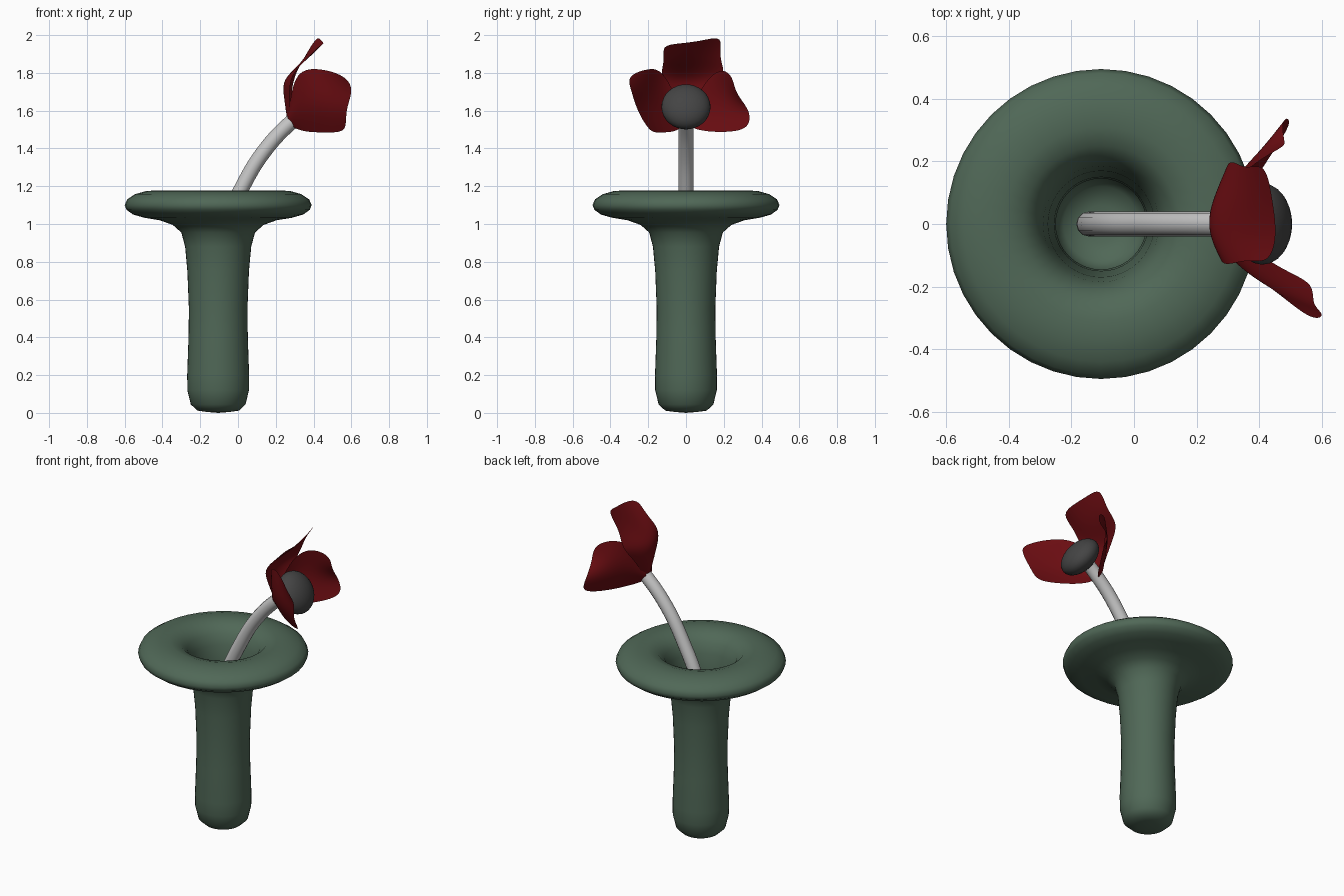
import bpy, bmesh, math
from mathutils import Matrix, Vector


def material(name, rgb):
    m = bpy.data.materials.new(name)
    m.diffuse_color = (*rgb, 1)
    return m


green = material("vase green", (0.08, 0.138, 0.095))
red = material("petal red", (0.15, 0.004, 0.006))
grey = material("dark grey", (0.058, 0.058, 0.058))
pale = material("pale grey", (0.56, 0.56, 0.56))


def add_mesh(name, verts, faces, mat, subdiv=0):
    me = bpy.data.meshes.new(name)
    me.from_pydata(verts, [], faces)
    me.materials.append(mat)
    bm = bmesh.new()
    bm.from_mesh(me)
    bmesh.ops.recalc_face_normals(bm, faces=bm.faces)
    for f in bm.faces:
        f.smooth = True
    bm.to_mesh(me)
    bm.free()
    ob = bpy.data.objects.new(name, me)
    bpy.context.collection.objects.link(ob)
    if subdiv:
        s = ob.modifiers.new("smooth", 'SUBSURF')
        s.levels = s.render_levels = subdiv
    return ob


# Vase: turned profile (radius, height), outside up, over the lip, down the inside
profile = [(0.06, 0.005), (0.11, 0.012), (0.145, 0.045), (0.163, 0.12), (0.164, 0.2),
           (0.157, 0.4), (0.155, 0.55), (0.163, 0.75), (0.175, 0.88), (0.195, 0.955),
           (0.24, 0.995), (0.31, 1.02), (0.39, 1.033), (0.45, 1.05), (0.485, 1.075),
           (0.495, 1.1), (0.482, 1.13), (0.44, 1.158), (0.38, 1.175), (0.31, 1.178),
           (0.25, 1.16), (0.21, 1.12), (0.185, 1.06), (0.17, 0.97), (0.162, 0.87),
           (0.15, 0.7), (0.145, 0.5), (0.15, 0.2), (0.145, 0.1), (0.12, 0.05), (0.06, 0.03)]
N = 40
verts = [(-0.105 + r * math.cos(2 * math.pi * i / N), r * math.sin(2 * math.pi * i / N), z)
         for r, z in profile for i in range(N)]
faces = [(k * N + i, k * N + (i + 1) % N, (k + 1) * N + (i + 1) % N, (k + 1) * N + i)
         for k in range(len(profile) - 1) for i in range(N)]
bottom = len(verts)
verts += [(-0.105, 0, 0), (-0.105, 0, 0.028)]
last = (len(profile) - 1) * N
for i in range(N):
    j = (i + 1) % N
    faces += [(bottom, j, i), (bottom + 1, last + i, last + j)]
add_mesh("vase", verts, faces, green)

# Stem: round tube bent over the lip
curve = bpy.data.curves.new("stem", 'CURVE')
curve.dimensions = '3D'
curve.bevel_depth = 0.04
curve.bevel_resolution = 4
curve.use_fill_caps = True
path = [(-0.14, 0.06), (-0.14, 0.5), (-0.09, 0.93), (0.02, 1.19), (0.15, 1.4), (0.3, 1.555), (0.36, 1.6)]
sp = curve.splines.new('BEZIER')
sp.bezier_points.add(len(path) - 1)
for p, (x, z) in zip(sp.bezier_points, path):
    p.co = (x, 0, z)
    p.handle_left_type = p.handle_right_type = 'AUTO'
curve.materials.append(pale)
stem = bpy.data.objects.new("stem", curve)
bpy.context.collection.objects.link(stem)

# Flower centre: flattened ball facing along the stem
bpy.ops.mesh.primitive_uv_sphere_add(segments=32, ring_count=16, radius=1)
heart = bpy.context.object
heart.name = "flower_centre"
tilt = Vector((0.87, 0, 0.5)).to_track_quat('Z', 'Y').to_matrix().to_4x4()
heart.data.transform(Matrix.Translation((0.41, 0, 1.62)) @ tilt @ Matrix.Diagonal((0.13, 0.13, 0.08, 1)))
heart.data.materials.append(grey)
for f in heart.data.polygons:
    f.use_smooth = True


# Petals: thin ruffled sheets from small control grids, base row to tip row
def petal(name, rows):
    w = len(rows[0])
    pts = [p for r in rows for p in r]
    quads = [(r * w + c, r * w + c + 1, (r + 1) * w + c + 1, (r + 1) * w + c)
             for r in range(len(rows) - 1) for c in range(w - 1)]
    add_mesh(name, pts, quads, red, 3)


petal("front_petal", [
    [(0.29, -0.02, 1.51), (0.27, -0.03, 1.54), (0.26, -0.03, 1.56), (0.27, -0.02, 1.6)],
    [(0.36, -0.07, 1.485), (0.34, -0.13, 1.6), (0.33, -0.14, 1.7), (0.30, -0.12, 1.82)],
    [(0.48, -0.15, 1.485), (0.46, -0.21, 1.6), (0.45, -0.22, 1.7), (0.44, -0.2, 1.825)],
    [(0.58, -0.19, 1.485), (0.565, -0.26, 1.6), (0.615, -0.29, 1.71), (0.57, -0.315, 1.785)]])
petal("back_petal", [
    [(0.29, 0.02, 1.51), (0.27, 0.03, 1.54), (0.26, 0.03, 1.56), (0.27, 0.02, 1.6)],
    [(0.36, 0.1, 1.49), (0.33, 0.13, 1.58), (0.31, 0.14, 1.67), (0.30, 0.1, 1.76)],
    [(0.43, 0.21, 1.485), (0.4, 0.24, 1.6), (0.38, 0.22, 1.7), (0.37, 0.19, 1.83)],
    [(0.515, 0.335, 1.5), (0.47, 0.345, 1.6), (0.48, 0.26, 1.69), (0.485, 0.25, 1.78)]])
petal("top_petal", [
    [(0.28, -0.03, 1.55), (0.26, -0.01, 1.55), (0.26, 0.01, 1.55), (0.28, 0.03, 1.55)],
    [(0.27, -0.09, 1.69), (0.24, -0.03, 1.68), (0.24, 0.05, 1.68), (0.28, 0.12, 1.69)],
    [(0.28, -0.14, 1.79), (0.23, -0.04, 1.77), (0.235, 0.06, 1.77), (0.30, 0.22, 1.79)],
    [(0.36, -0.11, 1.87), (0.35, -0.04, 1.85), (0.34, 0.06, 1.86), (0.35, 0.17, 1.88)],
    [(0.43, -0.13, 1.945), (0.46, -0.04, 1.955), (0.44, 0.09, 1.97), (0.42, 0.2, 2.0)]])
